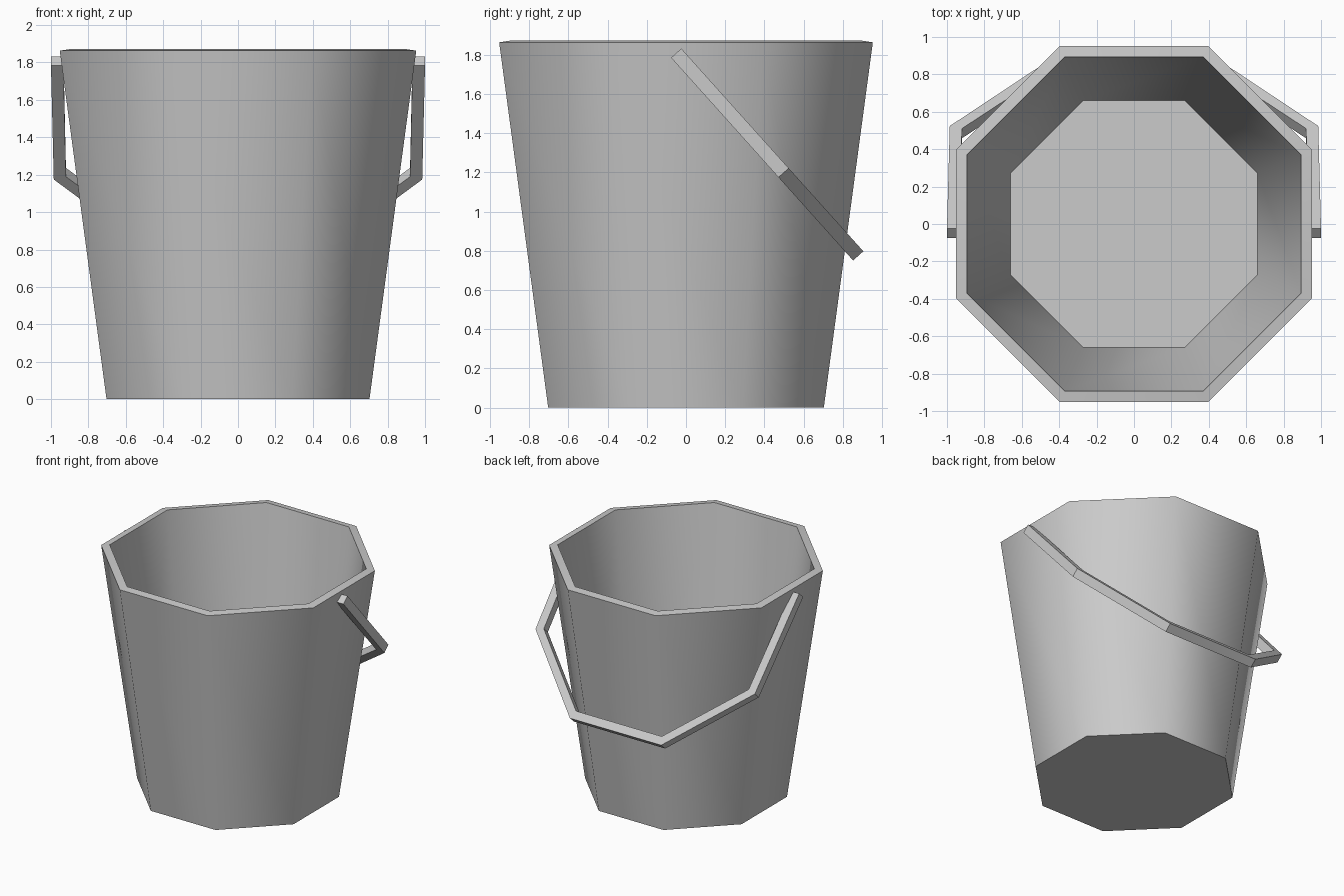
import bpy, bmesh, math
from mathutils import Matrix, Vector

default = bpy.data.objects.get("Cube")
if default:
    bpy.data.objects.remove(default, do_unlink=True)

# One plain grey for the whole model
grey = bpy.data.materials.new("grey_metal")
grey.use_nodes = True
grey.diffuse_color = (0.6, 0.6, 0.6, 1)
grey.node_tree.nodes["Principled BSDF"].inputs["Base Color"].default_value = (0.6, 0.6, 0.6, 1)


def make_object(name, bm):
    bmesh.ops.recalc_face_normals(bm, faces=bm.faces[:])
    mesh = bpy.data.meshes.new(name)
    bm.to_mesh(mesh)
    bm.free()
    mesh.materials.append(grey)
    obj = bpy.data.objects.new(name, mesh)
    bpy.context.collection.objects.link(obj)
    return obj


# Bucket: open, tapered octagon with flats towards the axes
HEIGHT = 1.863
flat = math.cos(math.pi / 8)
bm = bmesh.new()
bmesh.ops.create_cone(
    bm, segments=8, cap_ends=True, radius1=0.703 / flat, radius2=0.953 / flat, depth=HEIGHT,
    matrix=Matrix.Translation((0, 0, HEIGHT / 2)) @ Matrix.Rotation(math.pi / 8, 4, "Z"))
bm.normal_update()
top = [f for f in bm.faces if f.normal.z > 0.9]
bmesh.ops.delete(bm, geom=top, context="FACES_ONLY")
bucket = make_object("bucket", bm)

# Wall thickness grows inwards
wall = bucket.modifiers.new("wall", "SOLIDIFY")
wall.thickness = 0.065
wall.offset = -1
bpy.ops.object.select_all(action="DESELECT")
bucket.select_set(True)
bpy.context.view_layer.objects.active = bucket
bpy.ops.object.modifier_apply(modifier="wall")
bpy.ops.object.shade_smooth_by_angle(angle=math.radians(50))

# Handle: half-octagon bail hanging down at the back
pivot = Vector((0, -0.05, 1.808))
down = Vector((0, 0.668, -0.744))
across = Vector((0, 0.744, 0.668)) * 0.035
outer = [(1.0, 0.0), (0.985, 0.82), (0.41, 1.39)]
inner = [(0.933, 0.0), (0.92, 0.80), (0.385, 1.325)]


def both_sides(points):
    return points + [(-x, v) for x, v in reversed(points)]


bm = bmesh.new()
rings = []
for (xo, vo), (xi, vi) in zip(both_sides(outer), both_sides(inner)):
    far = pivot + down * vo + Vector((xo, 0, 0))
    near = pivot + down * vi + Vector((xi, 0, 0))
    rings.append([bm.verts.new(p) for p in
                  (far + across, near + across, near - across, far - across)])
for a, b in zip(rings, rings[1:]):
    for i in range(4):
        j = (i + 1) % 4
        bm.faces.new((a[i], a[j], b[j], b[i]))
bm.faces.new(rings[0])
bm.faces.new(rings[-1])
make_object("handle", bm)
